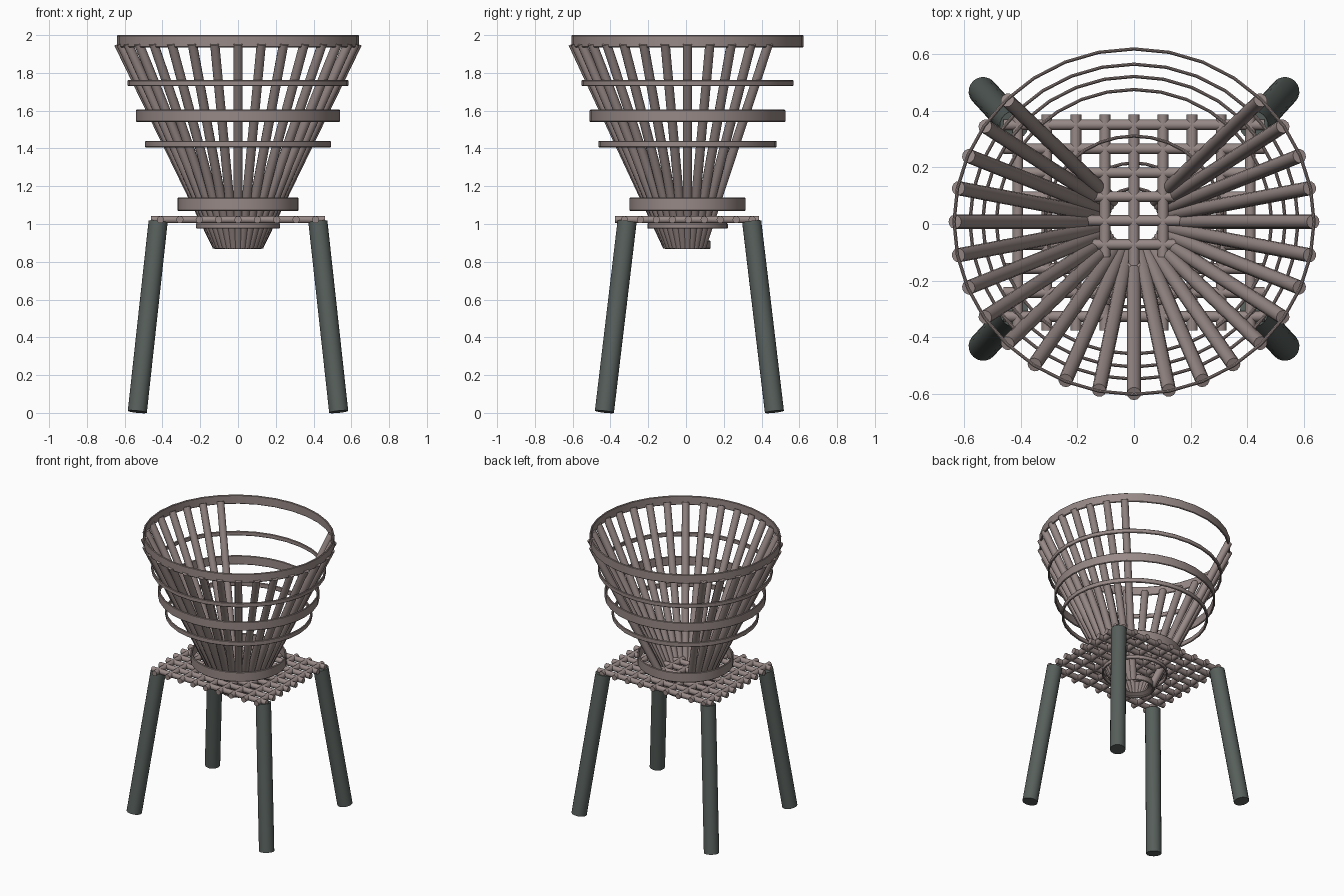
import bpy, bmesh, math
from mathutils import Vector, Matrix

cube = bpy.data.objects.get("Cube")
if cube:
    bpy.data.objects.remove(cube, do_unlink=True)


def make_material(name, rgb):
    mat = bpy.data.materials.new(name)
    mat.use_nodes = True
    mat.diffuse_color = (*rgb, 1)
    mat.node_tree.nodes["Principled BSDF"].inputs["Base Color"].default_value = (*rgb, 1)
    return mat


WOOD = make_material("weathered rosy wood", (0.31, 0.25, 0.24))
LEG = make_material("dark grey green", (0.095, 0.115, 0.105))


def finish(bm, name, mat):
    mesh = bpy.data.meshes.new(name)
    bm.to_mesh(mesh)
    bm.free()
    mesh.materials.append(mat)
    obj = bpy.data.objects.new(name, mesh)
    bpy.context.collection.objects.link(obj)
    bpy.ops.object.select_all(action='DESELECT')
    bpy.context.view_layer.objects.active = obj
    obj.select_set(True)
    bpy.ops.object.shade_smooth_by_angle(angle=math.radians(40))
    return obj


def add_rod(bm, start, end, radius, sides=12):
    """Cylinder between two points."""
    start, end = Vector(start), Vector(end)
    axis = end - start
    turn = axis.to_track_quat('Z', 'Y').to_matrix().to_4x4()
    bmesh.ops.create_cone(bm, cap_ends=True, segments=sides, radius1=radius, radius2=radius,
                          depth=axis.length, matrix=Matrix.Translation((start + end) / 2) @ turn)


# Basket cross-section is slightly narrower front to back
SQUASH, BASKET_Y = 0.96, 0.008


def on_basket(radius, angle, z):
    return Vector((radius * math.cos(angle), BASKET_Y + SQUASH * radius * math.sin(angle), z))


# Four splayed legs
for side, sx in (("left", 1), ("right", -1)):
    for end, sy in (("front", -1), ("back", 1)):
        bm = bmesh.new()
        add_rod(bm, (sx * 0.533, 0.018 + sy * 0.45, 0.006),
                (sx * 0.423, 0.018 + sy * 0.33, 1.012), 0.051, 20)
        finish(bm, f"{end}_{side}_leg", LEG)

# Lattice seat of crossing rods
bm = bmesh.new()
for i in range(-4, 5):
    x, y = i * 0.1025, 0.012 + i * 0.0845
    add_rod(bm, (x, -0.376, 1.023), (x, 0.386, 1.023), 0.019)
    add_rod(bm, (-0.46, y, 1.023), (0.46, y, 1.023), 0.019)
finish(bm, "lattice_seat", WOOD)

# Slanted basket slats, open for a quarter turn at the back
bm = bmesh.new()
for i in range(32):
    if 4 < i < 12:
        continue
    a = i * math.tau / 32
    add_rod(bm, on_basket(0.11, a, 0.88), on_basket(0.632, a, 1.955), 0.025)
finish(bm, "basket_slats", WOOD)

# Thin hoops: name, outer radius, bottom and top height
HOOPS = [("rim", 0.641, 1.935, 2.0), ("upper", 0.585, 1.73, 1.762),
         ("middle", 0.54, 1.54, 1.605), ("lower", 0.492, 1.405, 1.44),
         ("seat", 0.321, 1.07, 1.14), ("under_seat", 0.222, 0.975, 1.005),
         ("base", 0.128, 0.868, 0.912)]
for name, r, low, high in HOOPS:
    t, c = 0.012, 0.004
    profile = [(r - c, low), (r, low + c), (r, high - c), (r - c, high),
               (r - t + c, high), (r - t, high - c), (r - t, low + c), (r - t + c, low)]
    bm = bmesh.new()
    loops = [[bm.verts.new(on_basket(pr, k * math.tau / 32, pz)) for pr, pz in profile]
             for k in range(32)]
    n = len(profile)
    for k in range(32):
        here, there = loops[k], loops[(k + 1) % 32]
        for j in range(n):
            m = (j + 1) % n
            bm.faces.new((here[j], there[j], there[m], here[m]))
    bmesh.ops.recalc_face_normals(bm, faces=bm.faces)
    finish(bm, name + "_hoop", WOOD)
